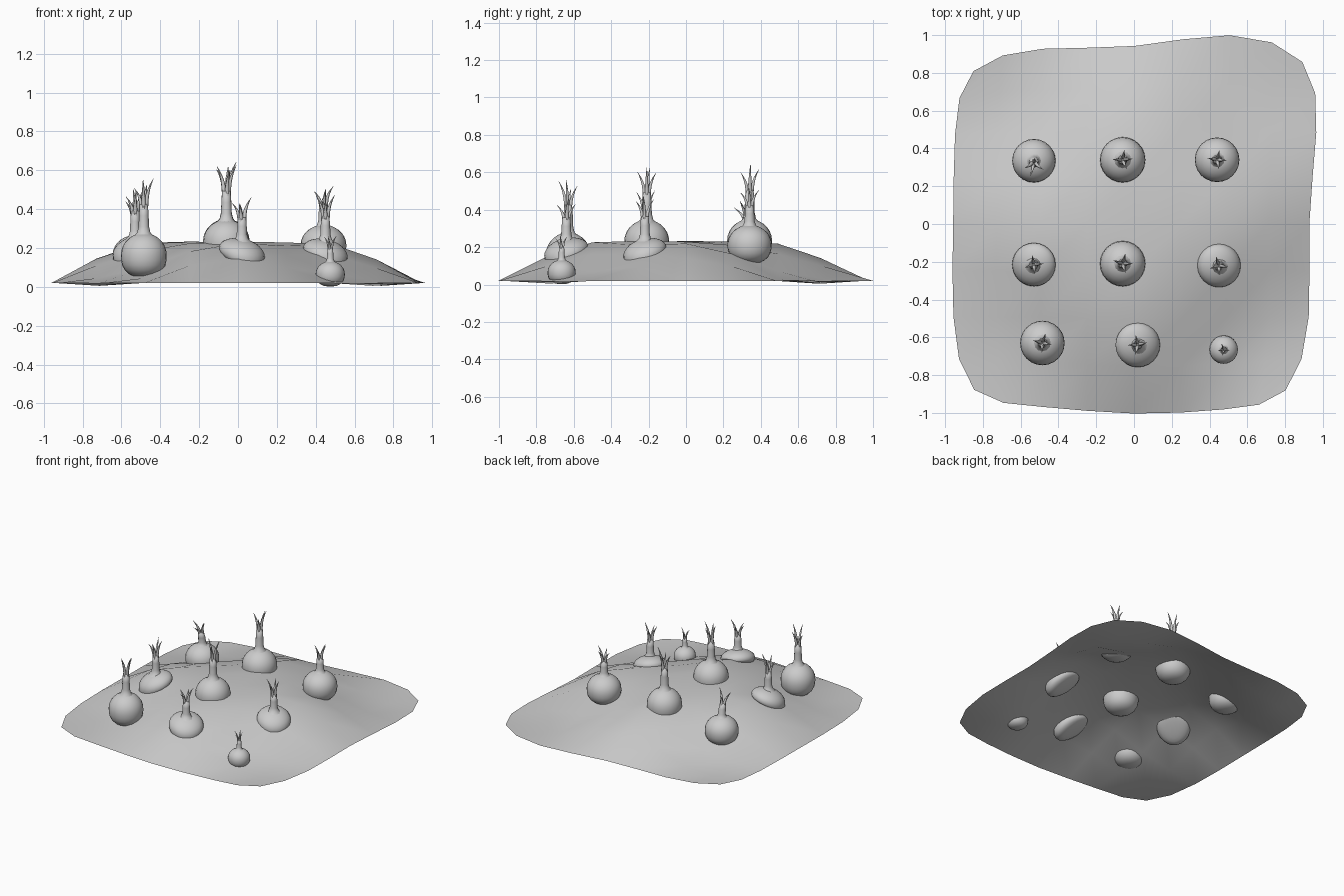
import bpy, bmesh, math, random
from mathutils import Vector

random.seed(4)
cube = bpy.data.objects.get("Cube")
if cube:
    bpy.data.objects.remove(cube, do_unlink=True)

grey = bpy.data.materials.new("soft_grey")
grey.use_nodes = True
colour = (0.6, 0.6, 0.6, 1)
grey.diffuse_color = colour
grey.node_tree.nodes["Principled BSDF"].inputs["Base Color"].default_value = colour


def make_object(name, bm):
    bmesh.ops.recalc_face_normals(bm, faces=bm.faces)
    for face in bm.faces:
        face.smooth = True
    mesh = bpy.data.meshes.new(name)
    bm.to_mesh(mesh)
    bm.free()
    mesh.materials.append(grey)
    obj = bpy.data.objects.new(name, mesh)
    bpy.context.collection.objects.link(obj)
    return obj


def tube(bm, points, radii, sides):
    """Round tube through points, one radius per point."""
    rings = []
    for p, r in zip(points, radii):
        angles = [math.tau * i / sides for i in range(sides)]
        rings.append([bm.verts.new(p + Vector((r * math.cos(a), r * math.sin(a), 0)))
                      for a in angles])
    for low, high in zip(rings, rings[1:]):
        for i in range(sides):
            j = (i + 1) % sides
            bm.faces.new((low[i], low[j], high[j], high[i]))
    bm.faces.new(rings[-1])


# Soil mound: a coarse sheet with a raised cross, smoothed once
RIM = 0.02
HEIGHT = {0: 0.05, 1: 0.46, 2: -0.09}
outline = {
    (-2, -2): (-.90, -.95), (-1, -2): (-.50, -.96), (0, -2): (0, -1.02),
    (1, -2): (.50, -.98), (2, -2): (.84, -.95), (2, -1): (.95, -.50),
    (2, 0): (.91, 0), (2, 1): (.98, .50), (2, 2): (.96, .90),
    (1, 2): (.52, 1.045), (0, 2): (0, .915), (-1, 2): (-.50, .95),
    (-2, 2): (-.91, .85), (-2, 1): (-.955, .50), (-2, 0): (-.955, 0),
    (-2, -1): (-.97, -.50),
}
bm = bmesh.new()
grid = {}
for i in range(-2, 3):
    for j in range(-2, 3):
        if (i, j) in outline:
            grid[i, j] = bm.verts.new((*outline[i, j], RIM))
        else:
            grid[i, j] = bm.verts.new((i / 2, j / 2, HEIGHT[abs(i) + abs(j)]))
grid[-1, -1].co.z = -0.03
for i in range(-2, 2):
    for j in range(-2, 2):
        bm.faces.new((grid[i, j], grid[i + 1, j], grid[i + 1, j + 1], grid[i, j + 1]))
mound = make_object("soil_mound", bm)
smooth = mound.modifiers.new("smooth", "SUBSURF")
smooth.levels = smooth.render_levels = 1


def plant(name, x, y, z, radius, squash, length, slump=None, lean=0.0):
    """Bulb with a flared neck and a tuft of curling leaves."""
    bm = bmesh.new()
    bmesh.ops.create_uvsphere(bm, u_segments=24, v_segments=14, radius=radius)
    for v in bm.verts:
        if v.co.z < 0:
            # fuller, flatter underside
            rho = math.hypot(v.co.x, v.co.y) / radius
            v.co *= (rho ** 2.5 + (-v.co.z / radius) ** 2.5) ** -0.4
        low = v.co.z < 0
        v.co.z *= squash
        if slump is not None:
            # slumped bulbs sag and swell towards the downhill side
            u = (v.co.x * math.cos(slump) + v.co.y * math.sin(slump)) / radius
            v.co.z = v.co.z * (0.85 + 0.55 * u if low else 1 + 0.1 * u) - 0.033 * u
    top = radius * squash
    width = radius / 0.118
    neck_base = top - 0.015 * width

    def stem(t):
        return Vector((0, lean * t * t, neck_base + t * (length + 0.015 * width)))

    # Neck
    steps = (0, 0.06, 0.16, 0.35, 0.55)
    tube(bm, [stem(t) for t in steps],
         [r * width for r in (0.050, 0.034, 0.027, 0.025, 0.021)], 12)

    # Leaves
    count = 4
    for k in range(count):
        angle = math.tau * k / count + random.uniform(-0.4, 0.4)
        out = Vector((math.cos(angle), math.sin(angle), 0)) * width
        tall = random.uniform(0.82, 1.0) if k else 1.0
        points, radii = [], []
        for n in range(7):
            s = n / 6
            t = 0.42 + (tall - 0.42) * s
            points.append(stem(t) + out * (0.011 + 0.04 * s ** 2.4))
            radii.append(width * (0.011 * (1 - s * s) + 0.0008))
        tube(bm, points, radii, 6)
    obj = make_object(name, bm)
    obj.location = (x, y, z)


SE, SW = math.radians(-45), math.radians(-135)
plant("bulb_front_right", -.485, -.63, .163, .118, .97, .28)
plant("bulb_front_middle", .02, -.64, .178, .118, .58, .215, slump=SE)
plant("bulb_front_left", .475, -.665, .067, .075, .87, .13)
plant("bulb_centre_right", -.53, -.215, .188, .115, .62, .25, slump=SW)
plant("bulb_centre_middle", -.06, -.21, .232, .120, .95, .28)
plant("bulb_centre_left", .45, -.22, .175, .115, .60, .23, slump=SE)
plant("bulb_back_right", -.53, .335, .166, .115, .87, .18, lean=-.05)
plant("bulb_back_middle", -.06, .34, .235, .120, .95, .295)
plant("bulb_back_left", .44, .34, .215, .118, .88, .20)
